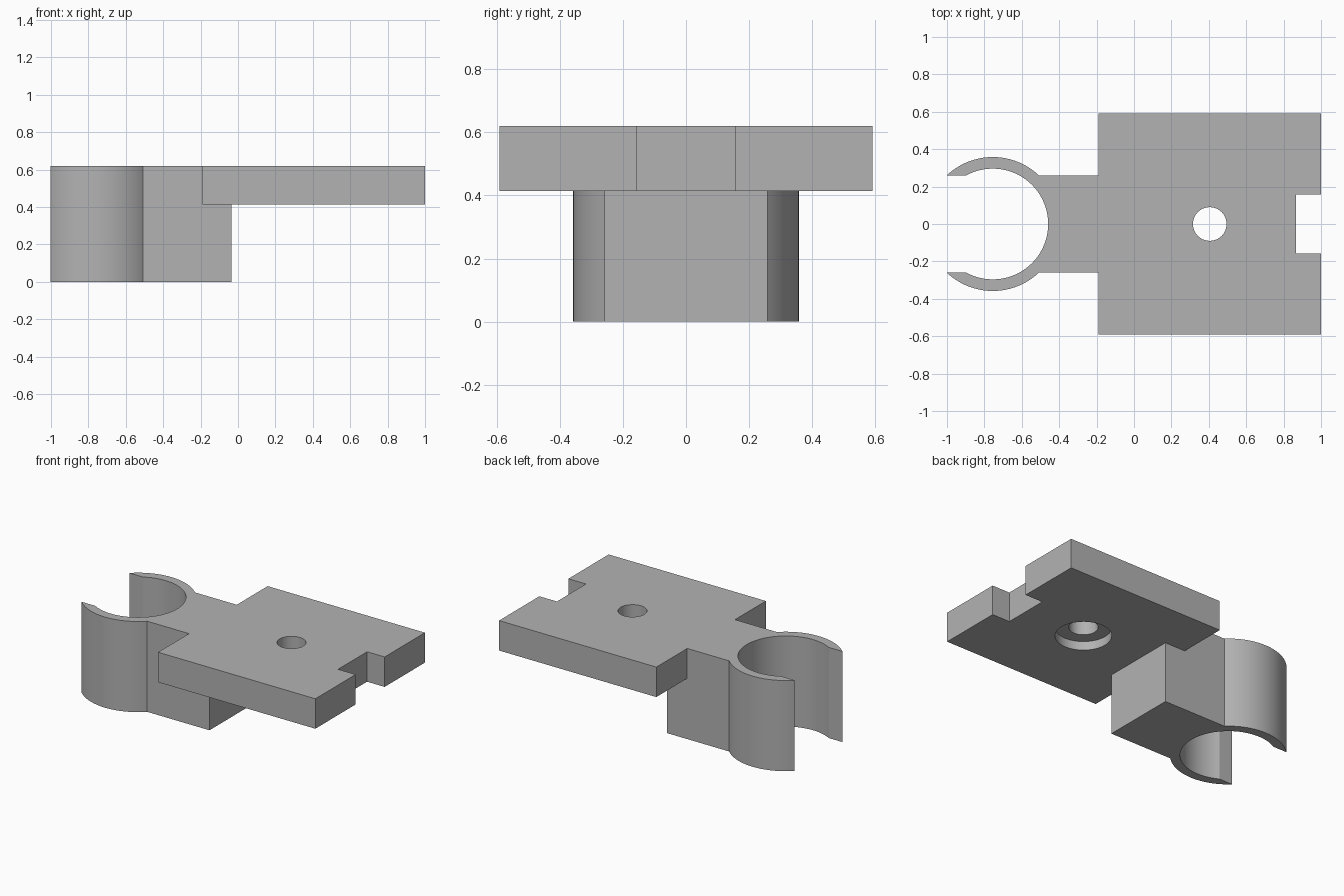
import bpy, bmesh, math

cube = bpy.data.objects.get("Cube")
if cube:
    bpy.data.objects.remove(cube, do_unlink=True)

TOP, PLATE_BOTTOM = 0.62, 0.415
RING_X, OUTER, INNER = -0.755, 0.358, 0.296
NECK = 0.258        # half width of neck and of the clamp mouth
HOLE_X = 0.405

grey = bpy.data.materials.new("plain grey")
grey.use_nodes = True
colour = (0.45, 0.45, 0.45, 1)
grey.diffuse_color = colour
grey.node_tree.nodes["Principled BSDF"].inputs["Base Color"].default_value = colour


def prism(name, outline, z0, z1):
    """Extrude a closed plan outline from z0 to z1."""
    bm = bmesh.new()
    face = bm.faces.new([bm.verts.new((x, y, z0)) for x, y in outline])
    up = bmesh.ops.extrude_face_region(bm, geom=[face])
    moved = [g for g in up["geom"] if isinstance(g, bmesh.types.BMVert)]
    bmesh.ops.translate(bm, verts=moved, vec=(0, 0, z1 - z0))
    bmesh.ops.recalc_face_normals(bm, faces=bm.faces)
    mesh = bpy.data.meshes.new(name)
    bm.to_mesh(mesh)
    bm.free()
    mesh.materials.append(grey)
    obj = bpy.data.objects.new(name, mesh)
    bpy.context.collection.objects.link(obj)
    return obj


def arc(cx, r, a0, a1, n):
    steps = [a0 + (a1 - a0) * i / n for i in range(n + 1)]
    return [(cx + r * math.cos(a), r * math.sin(a)) for a in steps]


def combine(target, other, operation):
    """Apply a boolean and discard the helper."""
    mod = target.modifiers.new(operation, 'BOOLEAN')
    mod.operation, mod.solver, mod.object = operation, 'EXACT', other
    bpy.context.view_layer.objects.active = target
    bpy.ops.object.modifier_apply(modifier=mod.name)
    bpy.data.objects.remove(other, do_unlink=True)


# Open ring clamp with its solid neck, as one plan outline
a_out = math.asin(NECK / OUTER)
a_in = math.asin(NECK / INNER)
outline = [(-0.035, NECK)]
outline += arc(RING_X, OUTER, a_out, math.pi - a_out, 32)
outline += arc(RING_X, INNER, math.pi - a_in, a_in - math.pi, 72)
outline += arc(RING_X, OUTER, a_out - math.pi, -a_out, 32)
outline += [(-0.035, -NECK)]
bracket = prism("clamp_bracket", outline, 0, TOP)

# Mounting plate with a notch in its far edge
half = [(-0.19, 0.592), (1, 0.592), (1, 0.157), (0.867, 0.157)]
plate = prism("mounting_plate", half + [(x, -y) for x, y in reversed(half)],
              PLATE_BOTTOM, TOP)
combine(bracket, plate, 'UNION')

# Through hole and its counterbore underneath
for name, radius, z0, z1 in (("screw_hole", 0.09, 0.3, 0.8),
                             ("counterbore", 0.174, 0.3, PLATE_BOTTOM + 0.06)):
    cutter = prism(name, arc(HOLE_X, radius, 0, math.tau, 48)[:-1], z0, z1)
    combine(bracket, cutter, 'DIFFERENCE')

# Smooth curved walls, crisp edges
bpy.ops.object.select_all(action='DESELECT')
bracket.select_set(True)
bpy.context.view_layer.objects.active = bracket
bpy.ops.object.shade_smooth_by_angle(angle=math.radians(25))
